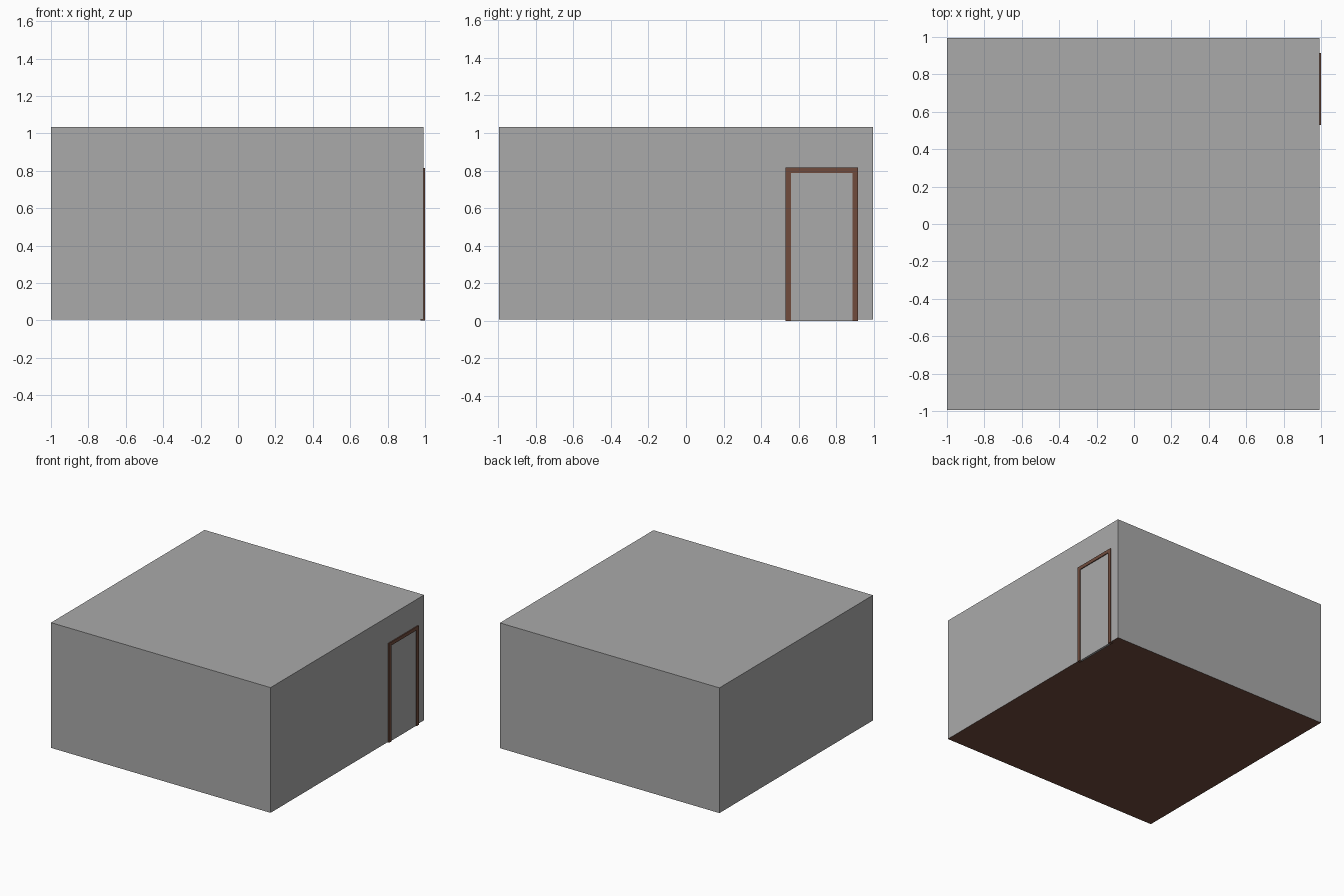
import bpy, bmesh
from mathutils import Vector

if "Cube" in bpy.data.objects:
    bpy.data.objects.remove(bpy.data.objects["Cube"])


def material(name, rgb):
    m = bpy.data.materials.new(name)
    m.diffuse_color = (*rgb, 1)
    m.use_nodes = True
    m.node_tree.nodes["Principled BSDF"].inputs["Base Color"].default_value = m.diffuse_color
    return m


GREY = material("wall grey", (0.40, 0.40, 0.40))
BROWN = material("wood brown", (0.16, 0.071, 0.046))


def box(name, lo, hi, mat):
    bm = bmesh.new()
    bmesh.ops.create_cube(bm, size=1)
    lo, hi = Vector(lo), Vector(hi)
    for v in bm.verts:
        v.co = Vector((v.co[i] + 0.5) * (hi[i] - lo[i]) + lo[i] for i in range(3))
    me = bpy.data.meshes.new(name)
    bm.to_mesh(me)
    bm.free()
    me.materials.append(mat)
    ob = bpy.data.objects.new(name, me)
    bpy.context.collection.objects.link(ob)
    return ob


# Room: grey walls and roof, wooden floor on the underside
room = box("room", (-1, -0.995, 0.006), (0.992, 0.995, 1.033), GREY)
room.data.materials.append(BROWN)
for face in room.data.polygons:
    if face.normal.z < -0.5:
        face.material_index = 1

# Door frame set into the right wall
X0, X1 = 0.975, 1.0
Y0, Y1 = 0.53, 0.915
TOP, W = 0.815, 0.028
for name, y in (("front_door_post", Y0), ("back_door_post", Y1 - W)):
    box(name, (X0, y, 0), (X1, y + W, TOP - W), BROWN)
box("door_lintel", (X0, Y0, TOP - W), (X1, Y1, TOP), BROWN)

# Plain door panel, nearly flush with the wall
box("door_panel", (X0, Y0 + W, 0), (0.993, Y1 - W, TOP - W), GREY)
